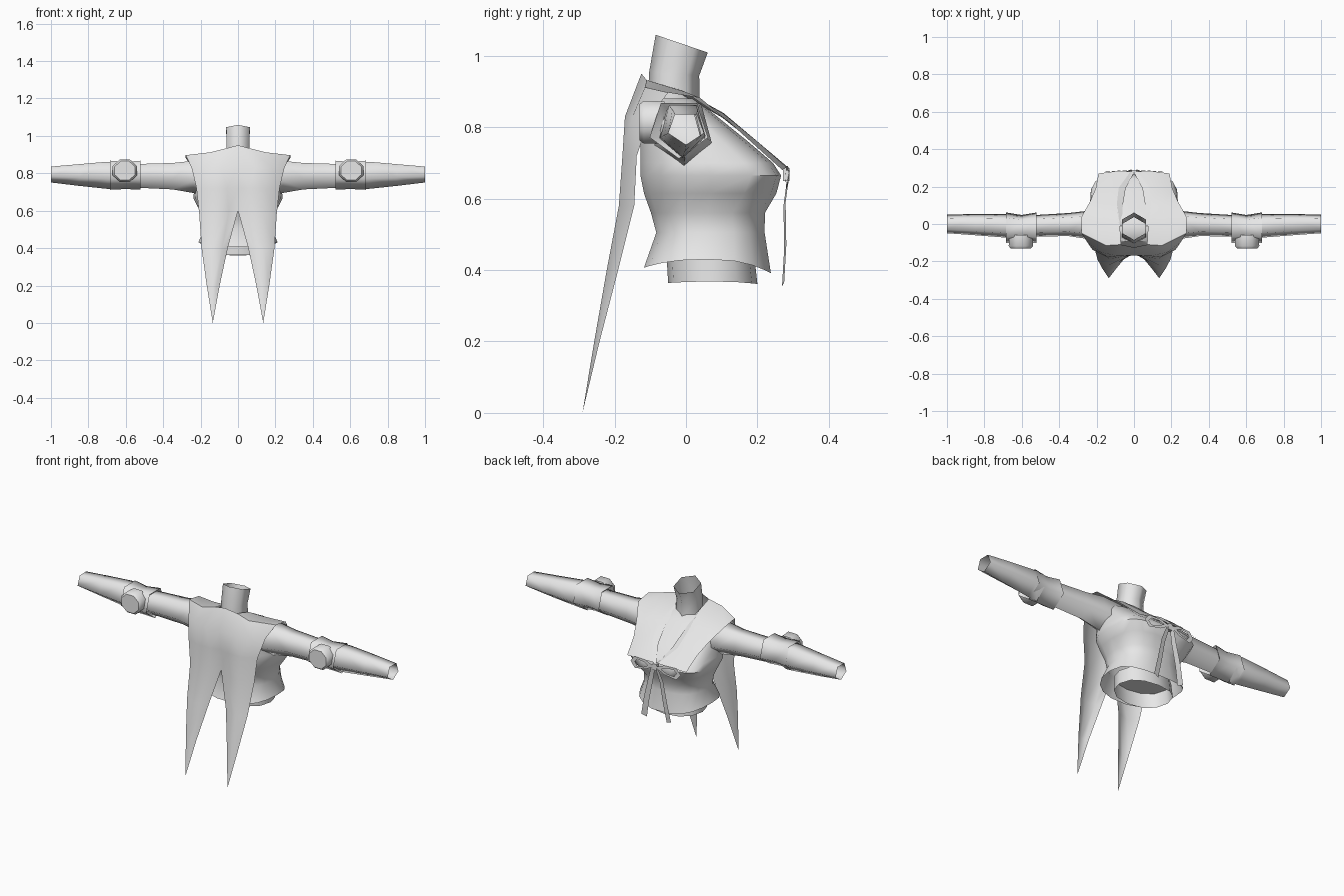
import bpy, bmesh, math
from math import sin, cos, pi, radians

grey = bpy.data.materials.new("light_grey")
grey.diffuse_color = (0.8, 0.8, 0.8, 1)


def finish(name, bm, mirror=False, angle=50):
    """Weld, orient, mirror and shade a bmesh as a named object."""
    bmesh.ops.remove_doubles(bm, verts=bm.verts, dist=0.0005)
    bmesh.ops.recalc_face_normals(bm, faces=bm.faces)
    me = bpy.data.meshes.new(name)
    bm.to_mesh(me)
    bm.free()
    me.materials.append(grey)
    ob = bpy.data.objects.new(name, me)
    bpy.context.collection.objects.link(ob)
    bpy.ops.object.select_all(action='DESELECT')
    ob.select_set(True)
    bpy.context.view_layer.objects.active = ob
    bpy.ops.object.shade_smooth_by_angle(angle=radians(angle))
    if mirror:
        m = ob.modifiers.new("mirror", 'MIRROR')
        m.use_clip = True
    return ob


def sheet(bm, rows, closed=False):
    """Skin a grid of points, welding collapsed corners."""
    grid = [[bm.verts.new(p) for p in r] for r in rows]
    n = len(grid[0])
    for a, b in zip(grid, grid[1:]):
        for i in range(n if closed else n - 1):
            j = (i + 1) % n
            bm.faces.new((a[i], a[j], b[j], b[i]))
    return grid


def spow(v, e):
    return math.copysign(abs(v) ** e, v)


def section(z, y0, y1, w, e=0.8, n=18, dip=0.0, front=None):
    """Rounded horizontal body section; dip lowers its front and back."""
    out = []
    for k in range(n):
        a = 2 * pi * k / n
        f = front if front and sin(a) > 0 else e
        out.append((w * spow(cos(a), f), (y0 + y1) / 2 + (y1 - y0) / 2 * spow(sin(a), f),
                    z - dip * sin(a) ** 2 * (1 if sin(a) > 0 else 0.6)))
    return out


# Shirt with flared hem, narrow waist and full chest
bm = bmesh.new()
g = sheet(bm, [
    section(0.43, -0.12, 0.24, 0.212, 0.8, dip=0.04),
    section(0.505, -0.085, 0.222, 0.18, 0.8),
    section(0.56, -0.10, 0.223, 0.185, 0.8),
    section(0.615, -0.12, 0.255, 0.212, 0.8, front=0.62),
    section(0.665, -0.13, 0.268, 0.238, 0.8, front=0.52),
    section(0.70, -0.13, 0.245, 0.236, 0.8, front=0.55),
    section(0.76, -0.13, 0.175, 0.215, 0.75, front=0.62),
    section(0.835, -0.12, 0.082, 0.2, 0.7),
    section(0.88, -0.095, 0.025, 0.12, 0.8),
], True)
bm.faces.new(g[-1])
finish("shirt", bm)

# Waist showing below the hem, closed off inside
bm = bmesh.new()
g = sheet(bm, [section(0.368, -0.05, 0.20, 0.16, 0.9, 12, 0.007),
               section(0.45, -0.055, 0.19, 0.155, 0.9, 12)], True)
bm.faces.new(g[-1])
finish("waist", bm)

# Six-sided open neck with slanted rim
bm = bmesh.new()
rows = []
for yc, r, z, tilt in ((-0.035, 0.073, 0.87, 0.0), (-0.033, 0.07, 0.95, 0.08), (-0.012, 0.073, 1.034, 0.34)):
    rows.append([(r * cos(k * pi / 3 + pi / 6), yc + r * sin(k * pi / 3 + pi / 6),
                  z - tilt * r * sin(k * pi / 3 + pi / 6)) for k in range(6)])
sheet(bm, rows, True)
finish("neck", bm, angle=70)


# Five-sided tubes along x: (x, centre y, centre z, radius y, radius z)
def tube(name, rings, angle=80):
    b = bmesh.new()
    sheet(b, [[(x, y + ry * cos(radians(54 + 72 * k)), z + rz * sin(radians(54 + 72 * k)))
               for k in range(5)] for x, y, z, ry, rz in rings], True)
    return finish(name, b, True, angle)


tube("upper_sleeve", [(0.12, -0.01, 0.775, 0.09, 0.105), (0.24, -0.005, 0.79, 0.08, 0.095),
                      (0.35, -0.003, 0.792, 0.065, 0.078), (0.54, -0.01, 0.793, 0.06, 0.07)])
tube("forearm_sleeve", [(0.64, -0.01, 0.793, 0.065, 0.08), (0.70, -0.009, 0.797, 0.066, 0.08),
                        (0.85, -0.003, 0.797, 0.06, 0.064), (1.0, 0.0, 0.798, 0.052, 0.047)])
tube("elbow_cuff", [(0.54, -0.015, 0.793, 0.058, 0.068), (0.52, -0.02, 0.798, 0.086, 0.086),
                    (0.60, -0.024, 0.796, 0.076, 0.08), (0.685, -0.02, 0.798, 0.086, 0.086),
                    (0.665, -0.015, 0.793, 0.062, 0.074)])

# Octagonal pad on each cuff
bm = bmesh.new()
g = sheet(bm, [[(0.605 + r * 1.08 * cos(pi / 8 + k * pi / 4), y, 0.814 + r * sin(pi / 8 + k * pi / 4))
                for k in range(8)] for y, r in ((-0.06, 0.063), (-0.118, 0.065), (-0.13, 0.055))], True)
bm.faces.new(g[-1])
finish("elbow_pad", bm, True)

# Cape: forked sheet with two ridged tails
shoulder = [(0.07, -0.11, 0.932), (0.15, -0.115, 0.912), (0.28, -0.05, 0.897)]
tip = (0.135, -0.29, 0.0)
bm = bmesh.new()
sheet(bm, [
    [(0, -0.125, 0.95)] + shoulder,
    [(0, -0.168, 0.83), (0.09, -0.171, 0.83), (0.18, -0.15, 0.83), (0.248, -0.10, 0.83)],
    [(0, -0.158, 0.72), (0.06, -0.174, 0.72), (0.14, -0.178, 0.72), (0.222, -0.138, 0.72)],
    [(0, -0.155, 0.60), (0.05, -0.18, 0.59), (0.135, -0.188, 0.58), (0.207, -0.145, 0.58)],
    [(0.055, -0.19, 0.40), (0.085, -0.207, 0.40), (0.14, -0.222, 0.40), (0.195, -0.19, 0.40)],
    [(0.098, -0.242, 0.20), (0.115, -0.25, 0.20), (0.138, -0.257, 0.20), (0.167, -0.242, 0.20)],
    [tip] * 4])
# Shoulder pieces and lapels running down to the bow
sheet(bm, [
    shoulder,
    [(0.075, -0.01, 0.903), (0.16, -0.005, 0.9), (0.28, 0.04, 0.882)],
    [(0.09, 0.10, 0.842), (0.16, 0.105, 0.838), (0.235, 0.12, 0.815)],
    [(0.08, 0.19, 0.767), (0.14, 0.20, 0.76), (0.205, 0.19, 0.752)],
    [(0.015, 0.282, 0.69), (0.10, 0.282, 0.688), (0.19, 0.27, 0.68)]])
finish("cape", bm, True, 60)

# Inner collar edge beside the chest opening
bm = bmesh.new()
sheet(bm, [[(0.062, -0.01, 0.89), (0.08, -0.01, 0.903)], [(0.06, 0.10, 0.828), (0.092, 0.105, 0.84)],
           [(0.045, 0.19, 0.757), (0.082, 0.193, 0.766)], [(0.0, 0.275, 0.68), (0.017, 0.283, 0.69)]])
finish("collar_edge", bm, True)

# Bow: open ribbon loops, hanging tails and a knot
loop = [(0.005, 0.67), (0.06, 0.692), (0.135, 0.692), (0.162, 0.66), (0.135, 0.625), (0.06, 0.638)]
cx, cz = 0.095, 0.662
bm = bmesh.new()
sheet(bm, [[(x + (cx - x) * t, 0.29 - 0.07 * x, z + (cz - z) * t) for x, z in loop]
           for t in (0, 0.42)], True)
finish("bow_loop", bm, True)

bm = bmesh.new()
sheet(bm, [[(x - w, y - 0.003, z), (x + w, y + 0.003, z + 0.01)] for x, y, z, w in
           ((0.008, 0.288, 0.67, 0.009), (0.035, 0.276, 0.58, 0.013),
            (0.06, 0.278, 0.46, 0.015), (0.08, 0.272, 0.355, 0.016))])
finish("bow_tail", bm, True)

bm = bmesh.new()
bmesh.ops.create_cube(bm, size=1)
for v in bm.verts:
    v.co = (v.co.x * 0.026, 0.281 + v.co.y * 0.018, 0.668 + v.co.z * 0.036)
finish("bow_knot", bm)
